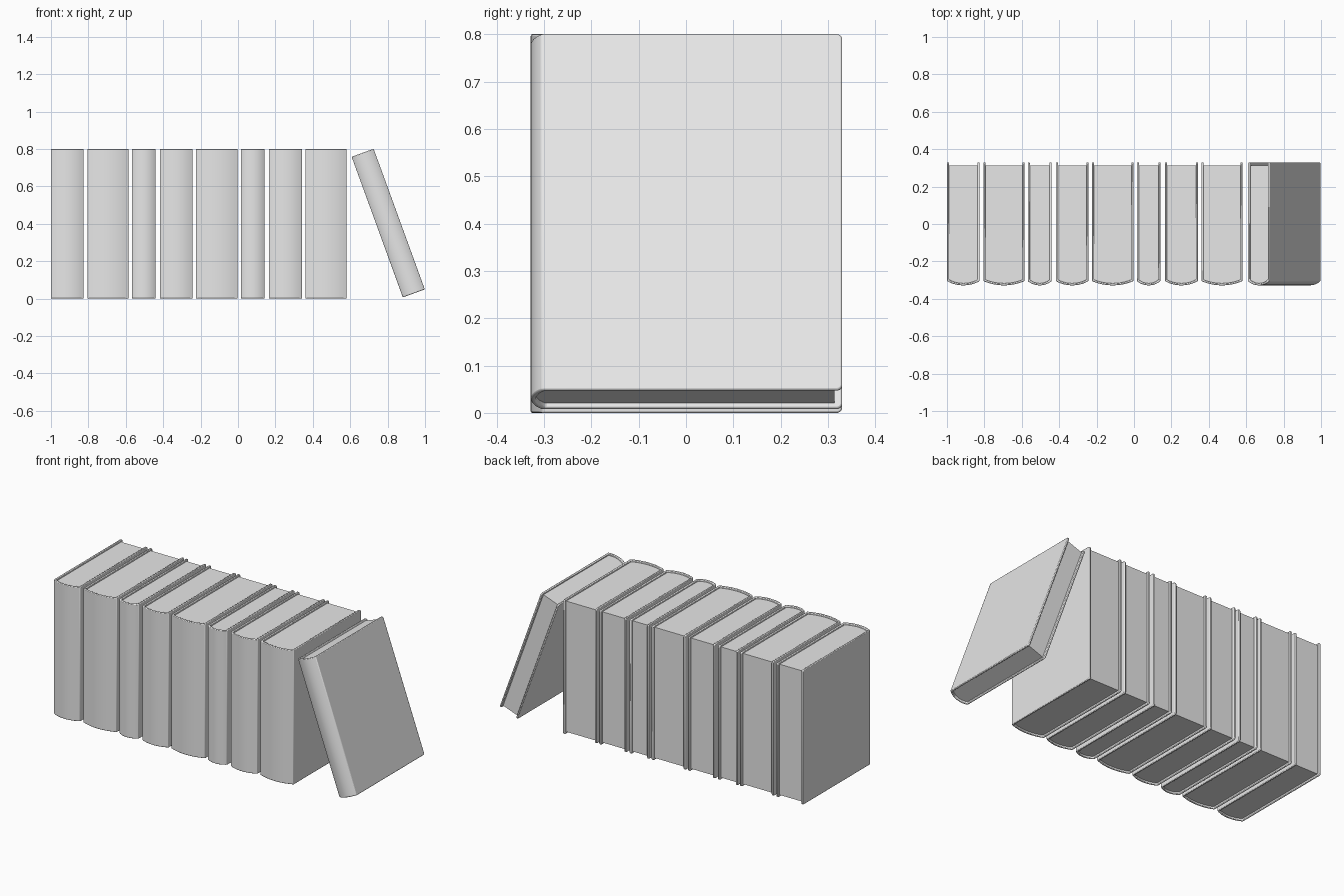
import bpy, bmesh, math
from mathutils import Matrix

cube = bpy.data.objects.get("Cube")
if cube:
    bpy.data.objects.remove(cube, do_unlink=True)

grey = bpy.data.materials.new("plain grey")
grey.use_nodes = True
grey.diffuse_color = (0.8, 0.8, 0.8, 1)
grey.node_tree.nodes["Principled BSDF"].inputs["Base Color"].default_value = (0.8, 0.8, 0.8, 1)

HEIGHT, BACK, SPINE, SAG, BOARD, INSET = 0.8, 0.33, -0.328, 0.023, 0.011, 0.011


def arc(half, y_mid, sag, steps=12):
    """Rounded spine curve from -half to +half, bulging towards the front."""
    radius = (half * half + sag * sag) / (2 * sag)
    sweep = math.asin(half / radius)
    angles = [sweep * (2 * i / steps - 1) for i in range(steps + 1)]
    return [(radius * math.sin(a), y_mid + radius * (1 - math.cos(a))) for a in angles]


def extrude_outline(name, outline, low, high, matrix, bevel, corner=0):
    bm = bmesh.new()
    face = bm.faces.new([bm.verts.new((x, y, low)) for x, y in outline])
    top = bmesh.ops.extrude_face_region(bm, geom=[face])
    verts = [g for g in top["geom"] if isinstance(g, bmesh.types.BMVert)]
    bmesh.ops.translate(bm, verts=verts, vec=(0, 0, high - low))
    bmesh.ops.recalc_face_normals(bm, faces=bm.faces)
    if corner:
        # clip the free corners of both boards
        edges = [e for e in bm.edges if all(v.co.y > BACK - 0.001 for v in e.verts)
                 and abs(e.verts[0].co.z - e.verts[1].co.z) < 0.001]
        bmesh.ops.bevel(bm, geom=edges, offset=corner, segments=2, profile=0.5, affect='EDGES')
    mesh = bpy.data.meshes.new(name)
    bm.to_mesh(mesh)
    bm.free()
    mesh.materials.append(grey)
    obj = bpy.data.objects.new(name, mesh)
    bpy.context.collection.objects.link(obj)
    obj.matrix_world = matrix
    if bevel:
        mod = obj.modifiers.new("soft edges", 'BEVEL')
        mod.width, mod.segments, mod.limit_method = bevel, 2, 'ANGLE'
        mod.angle_limit = math.radians(35)
    bpy.ops.object.select_all(action='DESELECT')
    obj.select_set(True)
    bpy.context.view_layer.objects.active = obj
    bpy.ops.object.shade_smooth_by_angle(angle=math.radians(40))


def book(label, width, matrix):
    half = width / 2
    inner = half - BOARD
    outside = arc(half, SPINE, SAG)
    inside = arc(inner, SPINE + BOARD, SAG * 0.85)
    # wrap-around cover: two boards joined by the rounded spine
    cover = ([(-half, BACK)] + outside + [(half, BACK), (inner, BACK)]
             + inside[::-1] + [(-inner, BACK)])
    extrude_outline("cover_" + label, cover, 0, HEIGHT, matrix, 0.0035, 0.01)
    # page block, set in from the cover edges
    pages = [(-inner, BACK - 0.016)] + inside + [(inner, BACK - 0.016)]
    extrude_outline("pages_" + label, pages, INSET, HEIGHT - INSET, matrix, 0)


# upright row
spans = [(-1, -0.825), (-0.805, -0.585), (-0.568, -0.44), (-0.418, -0.243),
         (-0.225, -0.003), (0.015, 0.142), (0.165, 0.342), (0.36, 0.58)]
for i, (x0, x1) in enumerate(spans, 1):
    book(f"upright_{i}", x1 - x0, Matrix.Translation(((x0 + x1) / 2, 0, 0)))

# last book, leaning against the row
lean = Matrix.Translation((0.94, 0, 0.028)) @ Matrix.Rotation(math.radians(-20), 4, 'Y')
book("leaning", 0.125, lean)
